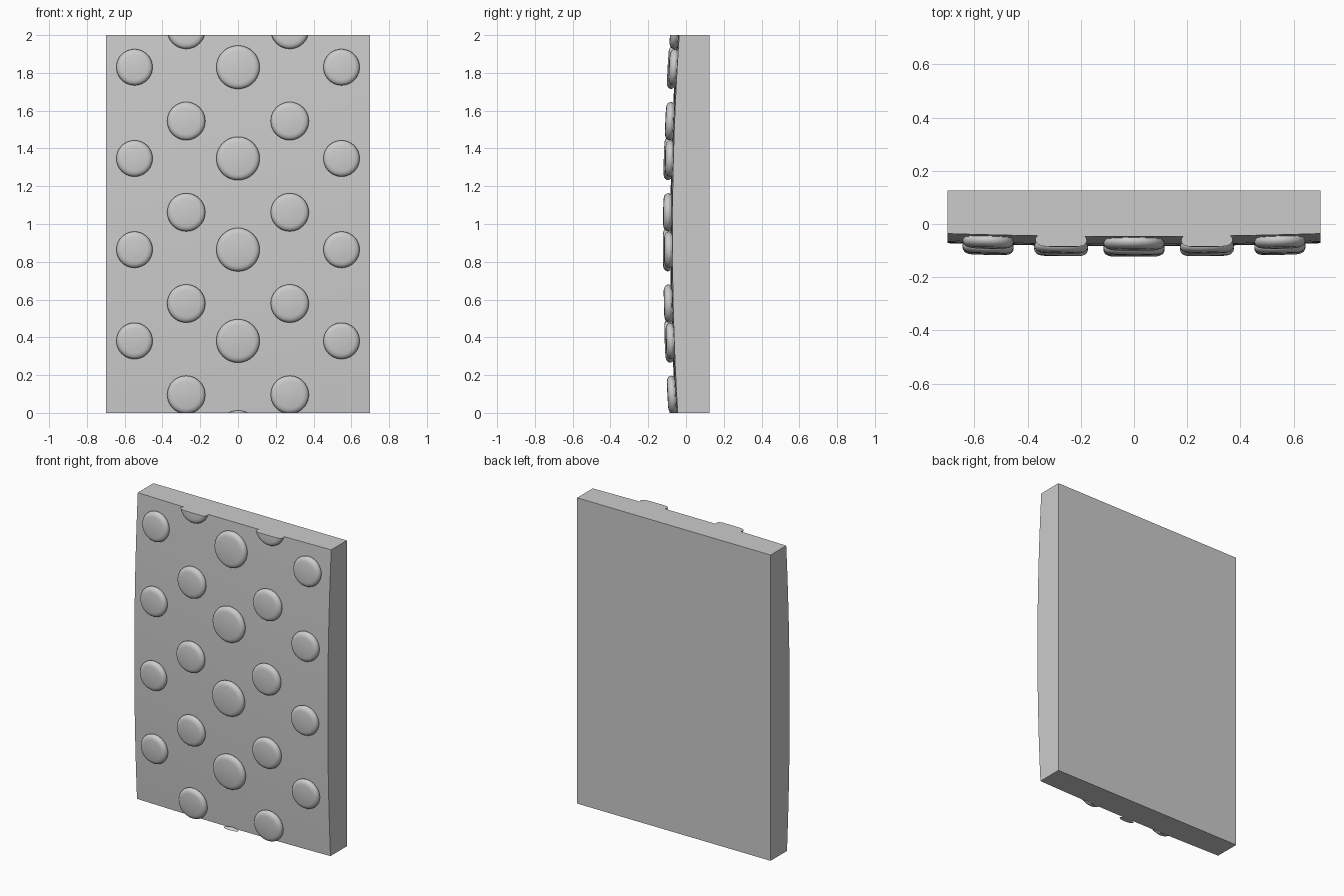
import bpy, bmesh, math
from mathutils import Vector

if "Cube" in bpy.data.objects:
    bpy.data.objects.remove(bpy.data.objects["Cube"])

W, H, BACK = 0.7, 2.0, 0.125


def front_y(x, z):
    """Gently bowed front surface of the panel."""
    t = z - 1
    return -(0.04 + 0.011 * (1 - (x / W) ** 2) + 0.032 * (1 - t * t) - 0.004 * t)


def finish(bm, name):
    bmesh.ops.recalc_face_normals(bm, faces=bm.faces[:])
    mesh = bpy.data.meshes.new(name)
    bm.to_mesh(mesh)
    bm.free()
    obj = bpy.data.objects.new(name, mesh)
    bpy.context.collection.objects.link(obj)
    bpy.ops.object.select_all(action='DESELECT')
    obj.select_set(True)
    bpy.context.view_layer.objects.active = obj
    bpy.ops.object.shade_smooth_by_angle(angle=math.radians(35))
    return obj


# Panel: bowed front grid, extruded to a flat back
bm = bmesh.new()
bmesh.ops.create_grid(bm, x_segments=16, y_segments=24, size=1)
for v in bm.verts:
    x, z = v.co.x * W, (v.co.y + 1) * H / 2
    v.co = (x, front_y(x, z), z)
ext = bmesh.ops.extrude_face_region(bm, geom=bm.faces[:], use_keep_orig=True)
for g in ext["geom"]:
    if isinstance(g, bmesh.types.BMVert):
        g.co.y = BACK
finish(bm, "panel")

# Stud section: (inset from rim, height above the panel surface)
PROFILE = [(0.012, -0.012), (0.008, 0.0), (0.002, 0.007), (0.0, 0.014),
           (0.002, 0.023), (0.008, 0.031), (0.017, 0.036), (0.030, 0.039)]
SIDES = 40


def stud(name, cx, cz, r):
    bm = bmesh.new()
    rings = []
    for inset, h in PROFILE:
        ring = []
        for i in range(SIDES):
            a = 2 * math.pi * i / SIDES
            x = cx + (r - inset) * math.cos(a)
            z = cz + (r - inset) * math.sin(a)
            ring.append(bm.verts.new((x, front_y(x, z) - h, z)))
        rings.append(ring)
    for a, b in zip(rings, rings[1:]):
        for i in range(SIDES):
            j = (i + 1) % SIDES
            bm.faces.new((a[i], a[j], b[j], b[i]))
    # Slightly crowned cap and hidden base
    for ring, h in ((rings[0], -0.012), (rings[-1], 0.040)):
        c = bm.verts.new((cx, front_y(cx, cz) - h, cz))
        for i in range(SIDES):
            bm.faces.new((ring[i], ring[(i + 1) % SIDES], c))
    # Trim studs that run past the panel ends
    for level, sign in ((0, -1), (H, 1)):
        if (cz + sign * r - level) * sign > 0:
            bmesh.ops.bisect_plane(bm, geom=bm.verts[:] + bm.edges[:] + bm.faces[:],
                                   plane_co=Vector((0, 0, level)),
                                   plane_no=Vector((0, 0, sign)), clear_outer=True)
            bmesh.ops.holes_fill(bm, edges=[e for e in bm.edges if e.is_boundary], sides=0)
    finish(bm, name)


# Staggered stud columns: (name, x positions, radius, first z, count)
PITCH = 0.483
COLUMNS = [("centre_stud", (0,), 0.115, -0.102, 5),
           ("inner_stud", (-0.274, 0.274), 0.101, 0.096, 5),
           ("outer_stud", (-0.548, 0.548), 0.096, 0.381, 4)]
for name, xs, r, z0, count in COLUMNS:
    for x in xs:
        for k in range(count):
            stud(name, x, z0 + k * PITCH, r)
